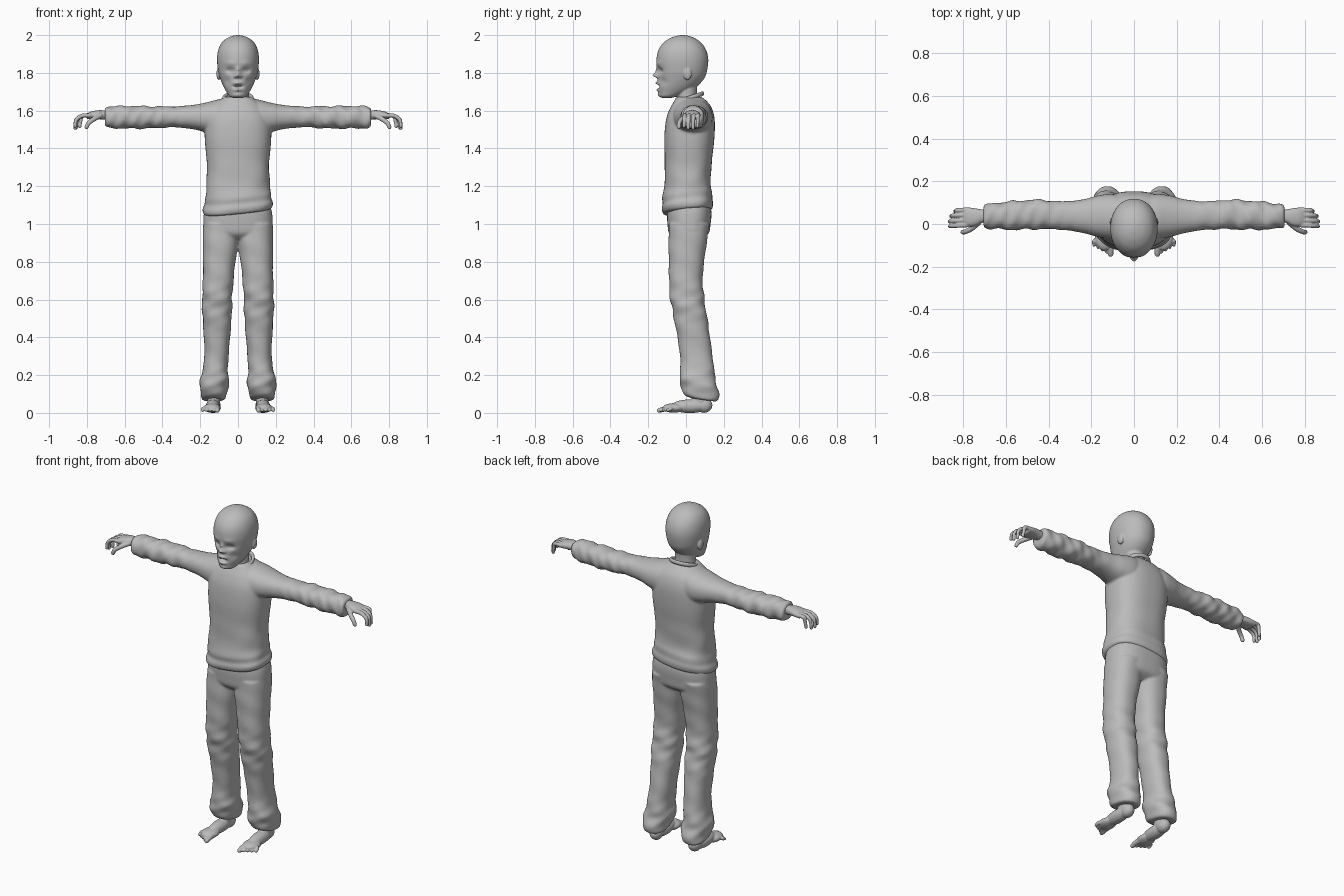
import bpy, bmesh, math
from mathutils import Vector

if "Cube" in bpy.data.objects:
    bpy.data.objects.remove(bpy.data.objects["Cube"])

grey = bpy.data.materials.new("plain_grey")
grey.diffuse_color = (0.5, 0.5, 0.5, 1)
grey.use_nodes = True
grey.node_tree.nodes["Principled BSDF"].inputs["Base Color"].default_value = grey.diffuse_color


def spline(rows, steps):
    """Catmull-Rom resampling of rows of numbers."""
    out = []
    for i in range(len(rows) - 1):
        p0, p1, p2, p3 = (rows[min(max(i + k, 0), len(rows) - 1)] for k in (-1, 0, 1, 2))
        for s in range(steps):
            t = s / steps
            out.append([0.5 * (2 * b + (c - a) * t + (2 * a - 5 * b + 4 * c - d) * t * t
                               + (3 * b - a - 3 * c + d) * t ** 3)
                        for a, b, c, d in zip(p0, p1, p2, p3)])
    return out + [list(rows[-1])]


def loft(name, rows, axis="z", steps=6, sides=40, power=2.0, fold=None, warp=None):
    """Rows hold position along the axis, then low/high bounds across it."""
    bm = bmesh.new()
    rings = []
    for p, u0, u1, v0, v1 in spline(rows, steps):
        ring = []
        for k in range(sides):
            a = 2 * math.pi * k / sides
            c, s = math.cos(a), math.sin(a)
            r = 1 + (fold(p, a) if fold else 0)
            u = (u0 + u1) / 2 + r * (u1 - u0) / 2 * math.copysign(abs(c) ** (2 / power), c)
            v = (v0 + v1) / 2 + r * (v1 - v0) / 2 * math.copysign(abs(s) ** (2 / power), s)
            co = Vector((u, v, p)) if axis == "z" else Vector((p, u, v))
            ring.append(bm.verts.new(warp(co) if warp else co))
        rings.append(ring)
    for a, b in zip(rings, rings[1:]):
        for k in range(sides):
            bm.faces.new((a[k], a[(k + 1) % sides], b[(k + 1) % sides], b[k]))
    bm.faces.new(rings[0])
    bm.faces.new(rings[-1])
    bmesh.ops.recalc_face_normals(bm, faces=bm.faces)
    return add(name, bm)


def add(name, bm):
    me = bpy.data.meshes.new(name)
    bm.to_mesh(me)
    bm.free()
    ob = bpy.data.objects.new(name, me)
    bpy.context.collection.objects.link(ob)
    me.materials.append(grey)
    return ob


def ball(name, centre, size):
    bm = bmesh.new()
    bmesh.ops.create_uvsphere(bm, u_segments=20, v_segments=12, radius=1)
    for v in bm.verts:
        v.co = Vector(a * b for a, b in zip(v.co, size)) + Vector(centre)
    return add(name, bm)


def finger(name, points, radius):
    """Chain of overlapping balls along a smooth path."""
    bm = bmesh.new()
    path = spline(points, 6)
    for i, p in enumerate(path):
        r = radius * (1.05 - 0.25 * i / len(path))
        made = bmesh.ops.create_uvsphere(bm, u_segments=12, v_segments=8, radius=r)
        bmesh.ops.translate(bm, verts=made["verts"], vec=p)
    return add(name, bm)


def finish(name, parts, voxel, smooth=3, mirror=False):
    """Fuse the parts into one smooth skin, optionally mirrored."""
    bpy.ops.object.select_all(action="DESELECT")
    for p in parts:
        p.select_set(True)
    ob = bpy.context.view_layer.objects.active = parts[0]
    if len(parts) > 1:
        bpy.ops.object.join()
    ob.name = name
    if mirror:
        ob.modifiers.new("mirror", "MIRROR").use_mirror_merge = False
    rm = ob.modifiers.new("fuse", "REMESH")
    rm.mode, rm.voxel_size, rm.use_smooth_shade = "VOXEL", voxel, True
    if smooth:
        sm = ob.modifiers.new("soften", "SMOOTH")
        sm.factor, sm.iterations = 0.5, smooth
    for m in list(ob.modifiers):
        bpy.ops.object.modifier_apply(modifier=m.name)
    ob.data.materials.clear()
    ob.data.materials.append(grey)
    bpy.ops.object.shade_smooth()
    return ob


# --- head: skull loft with pushed and pulled face features
FACE = [  # x, z, width, height, push in y
    (0.042, 1.812, 0.020, 0.014, 0.020), (0.042, 1.814, 0.011, 0.008, -0.007),
    (0.04, 1.85, 0.03, 0.012, -0.004), (0, 1.787, 0.013, 0.011, -0.026),
    (0, 1.81, 0.010, 0.02, -0.010), (0.015, 1.781, 0.008, 0.007, -0.012),
    (0, 1.747, 0.024, 0.008, -0.012), (0, 1.727, 0.020, 0.007, 0.026),
    (0, 1.709, 0.020, 0.007, -0.010), (0, 1.682, 0.022, 0.010, -0.006),
    (0.058, 1.755, 0.018, 0.022, 0.008)]


def face(co):
    if co.y < -0.04:
        for x, z, w, h, d in FACE:
            co.y += d * math.exp(-((abs(co.x) - x) / w) ** 2 - ((co.z - z) / h) ** 2)
    return co


skull = loft("skull", [
    (1.668, -.025, .025, -.125, -.075), (1.676, -.045, .045, -.140, -.045),
    (1.70, -.062, .062, -.146, .015), (1.73, -.078, .078, -.150, .06),
    (1.77, -.094, .094, -.150, .096), (1.81, -.105, .105, -.151, .111),
    (1.87, -.111, .111, -.156, .118), (1.92, -.105, .105, -.146, .107),
    (1.96, -.086, .086, -.119, .080), (1.985, -.056, .056, -.082, .044),
    (1.997, -.024, .024, -.045, .010), (2.0, -.004, .004, -.02, -.01)],
    steps=10, sides=120, power=2.1, warp=face)
neck = loft("neck", [(1.60, -.065, .065, -.05, .07), (1.68, -.058, .058, -.048, .058),
                     (1.74, -.058, .058, -.05, .06), (1.78, -.05, .05, -.04, .06)])
ears = [ball("ear", (s * .102, .008, 1.795), (.012, .022, .033)) for s in (-1, 1)]
finish("head", [skull, neck] + ears, 0.004, 2)


# --- sweater: torso, sleeves and rolled hem fused together
def hem_tilt(co):
    w = min(max((1.3 - co.z) / 0.15, 0), 1)
    co.z += w * (0.10 * co.x + 0.10 * co.y)
    return co


def shirt_fold(p, a):
    w = max(0, min(1, (1.42 - p) / 0.25))
    return 0.014 * w * math.sin(2 * a + 42 * p) + 0.008 * w * math.sin(5 * a - 30 * p)


def sleeve_fold(p, a):
    w = max(0, min(1, (p - 0.25) / 0.2))
    return w * (0.055 * math.sin(55 * p + 2 * a) + 0.04 * math.sin(95 * p - 3 * a))


torso = loft("torso", [
    (1.062, -.155, .155, -.10, .12), (1.068, -.178, .178, -.122, .139),
    (1.095, -.184, .184, -.130, .145), (1.12, -.176, .176, -.122, .14),
    (1.15, -.176, .176, -.124, .138), (1.20, -.168, .168, -.116, .13),
    (1.32, -.165, .165, -.112, .136), (1.45, -.176, .176, -.115, .150),
    (1.55, -.172, .172, -.106, .152), (1.61, -.145, .145, -.086, .138),
    (1.645, -.112, .112, -.066, .115), (1.672, -.075, .075, -.052, .085)],
    sides=64, power=2.5, fold=shirt_fold, warp=hem_tilt)
sleeves = []
for s in (-1, 1):
    sleeves.append(loft("sleeve", [
        (s * x, *r) for x, *r in [
            (.02, -.05, .12, 1.50, 1.665), (.10, -.07, .14, 1.47, 1.660),
            (.17, -.06, .133, 1.485, 1.643), (.24, -.042, .115, 1.502, 1.630),
            (.34, -.027, .106, 1.512, 1.622), (.45, -.024, .114, 1.507, 1.623),
            (.55, -.027, .108, 1.505, 1.625), (.64, -.024, .100, 1.507, 1.624),
            (.69, -.020, .092, 1.508, 1.622), (.705, -.012, .082, 1.52, 1.612)]],
        axis="x", sides=40, power=2.2,
        fold=lambda p, a, s=s: sleeve_fold(abs(p), a + (0 if s > 0 else 0.8))))
finish("sweater", [torso] + sleeves, 0.007, 4)

# --- collar band around the neck
bm = bmesh.new()
N, M = 64, 10
grid = [[bm.verts.new((
    (.074 + .009 * math.cos(b)) * math.cos(a),
    .016 + (.071 + .009 * math.cos(b)) * math.sin(a),
    1.666 + .024 * math.sin(a) + .013 * math.sin(b)))
    for b in (2 * math.pi * j / M for j in range(M))]
    for a in (2 * math.pi * i / N for i in range(N))]
for i in range(N):
    for j in range(M):
        k, l = (i + 1) % N, (j + 1) % M
        bm.faces.new((grid[i][j], grid[k][j], grid[k][l], grid[i][l]))
finish("collar", [add("collar", bm)], 0.004, 1)


# --- trousers: pelvis and two legs with cloth folds
def leg_fold(p, a):
    knee = math.exp(-((p - 0.58) / 0.10) ** 2) + 1.1 * math.exp(-((p - 0.15) / 0.09) ** 2)
    return (0.012 + 0.03 * knee) * math.sin(2 * a + 48 * p) + 0.022 * knee * math.sin(3 * a - 85 * p)


pelvis = loft("pelvis", [
    (.92, -.12, .12, -.06, .08), (.95, -.180, .180, -.09, .12),
    (1.0, -.184, .184, -.098, .130), (1.06, -.18, .18, -.1, .135),
    (1.12, -.165, .165, -.09, .125)], sides=56, power=2.5)
legs = []
for s in (-1, 1):
    legs.append(loft("leg", [
        (z, *sorted((s * x0, s * x1)), y0, y1) for z, x0, x1, y0, y1 in [
            (.072, .075, .185, .03, .158), (.085, .062, .196, -.005, .170),
            (.13, .052, .200, -.028, .172), (.17, .050, .200, -.036, .160),
            (.22, .053, .190, -.030, .150), (.30, .050, .178, -.032, .141),
            (.40, .042, .181, -.045, .127), (.50, .034, .187, -.064, .113),
            (.60, .031, .190, -.083, .097), (.70, .024, .186, -.090, .088),
            (.80, .014, .185, -.091, .096), (.90, -.002, .186, -.093, .110),
            (1.0, -.005, .183, -.09, .125)]],
        sides=44, power=2.3, fold=leg_fold,
        warp=lambda c: c + Vector((0, 0, -.2 * (c.y - .07) * max(0, 1 - c.z / .25)))))
finish("trousers", [pelvis] + legs, 0.007, 3)

# --- feet: sole loft from heel to ball, ankle and toes
heel = ball("heel", (.128, .095, .04), (.036, .045, .04))
arch = ball("arch", (.133, .02, .035), (.038, .10, .036))
pad = ball("pad", (.137, -.065, .026), (.047, .06, .025))
ankle = loft("ankle", [(.03, .10, .16, .02, .125), (.08, .093, .163, .03, .125),
                       (.16, .09, .165, .035, .125)])
toes = [finger("toe", [(.112 + i * .018, -.08, .022), (.109 + i * .0195, -.115 + i * .008, .02),
                       (.109 + i * .0195, -.142 + i * .011, .013)], .0155 if i == 0 else .0105)
        for i in range(5)]
finish("feet", [heel, arch, pad, ankle] + toes, 0.004, 3, mirror=True)

# --- hands: palm, four curled fingers and a thumb
palm = loft("palm", [(.66, .01, .066, 1.555, 1.60), (.71, .006, .068, 1.553, 1.602),
                     (.74, -.008, .073, 1.555, 1.602), (.775, -.012, .077, 1.555, 1.596),
                     (.80, -.006, .074, 1.555, 1.585)], axis="x", power=2.3)
fingers = []
for i, (y, reach, drop) in enumerate([(.066, .838, 1.517), (.043, .857, 1.508),
                                      (.018, .863, 1.508), (-.005, .862, 1.518)]):
    fingers.append(finger("finger", [(.785, y, 1.575), (.825, y - .002, 1.573),
                                     (reach - .006, y - .004, 1.552), (reach, y - .006, drop)], .0115))
thumb = finger("thumb", [(.73, .005, 1.572), (.762, -.022, 1.556),
                         (.79, -.036, 1.535), (.802, -.038, 1.513)], .0135)
finish("hands", [palm, thumb] + fingers, 0.0035, 2, mirror=True)
